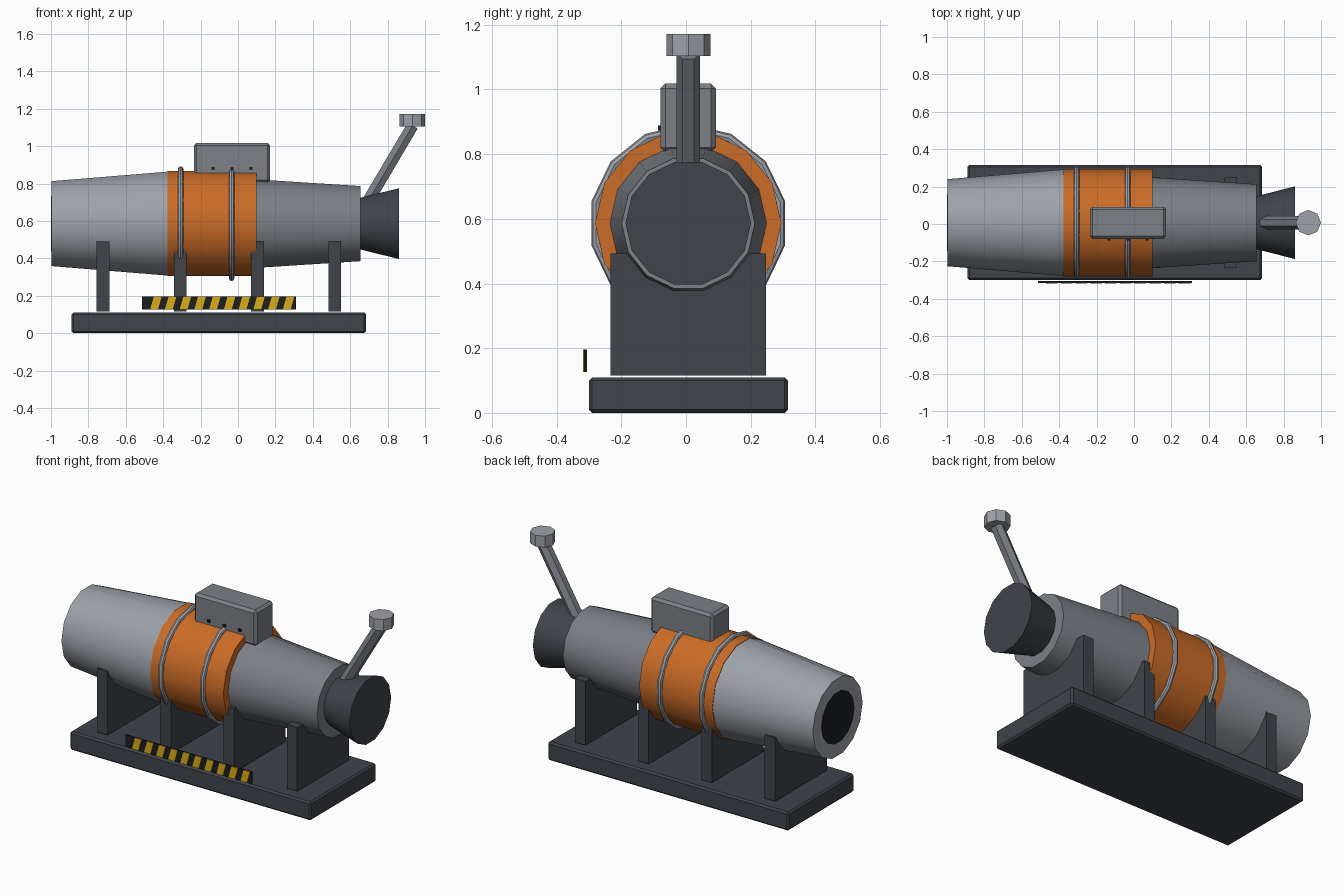
import bpy, bmesh, math
from mathutils import Vector

if "Cube" in bpy.data.objects:
    bpy.data.objects.remove(bpy.data.objects["Cube"])

CY, CZ, SIDES = 0.007, 0.586, 14      # body axis and side count


def material(name, rgb):
    m = bpy.data.materials.new(name)
    m.diffuse_color = (*rgb, 1)
    m.use_nodes = True
    m.node_tree.nodes["Principled BSDF"].inputs["Base Color"].default_value = m.diffuse_color
    return m


LIGHT = material("light_metal", (0.34, 0.36, 0.40))
MID = material("mid_metal", (0.20, 0.215, 0.24))
DARK = material("dark_metal", (0.05, 0.056, 0.068))
BLACK = material("black", (0.012, 0.013, 0.015))
ORANGE = material("orange", (0.60, 0.15, 0.02))
YELLOW = material("yellow", (0.70, 0.42, 0.01))


def finish(bm, name, mat):
    bmesh.ops.recalc_face_normals(bm, faces=bm.faces)
    me = bpy.data.meshes.new(name)
    bm.to_mesh(me)
    bm.free()
    ob = bpy.data.objects.new(name, me)
    bpy.context.collection.objects.link(ob)
    me.materials.append(mat)
    return ob


def smooth(ob):
    bpy.ops.object.select_all(action='DESELECT')
    ob.select_set(True)
    bpy.context.view_layer.objects.active = ob
    bpy.ops.object.shade_smooth_by_angle(angle=math.radians(30))


def box(name, lo, hi, mat, bevel=0.0, shear=0.0):
    bm = bmesh.new()
    bmesh.ops.create_cube(bm, size=1)
    for v in bm.verts:
        top = v.co.z > 0
        v.co = [l + (c + 0.5) * (h - l) for l, h, c in zip(lo, hi, v.co)]
        v.co.x += shear if top else 0
    if bevel:
        bmesh.ops.bevel(bm, geom=bm.edges[:], offset=bevel, segments=1, affect='EDGES')
    return finish(bm, name, mat)


def tube(name, p0, p1, r0, r1, n, mat):
    """Capped frustum between two points, first vertex towards +y."""
    bm = bmesh.new()
    p0, p1 = Vector(p0), Vector(p1)
    u = Vector((0, 1, 0))
    w = (p1 - p0).normalized().cross(u).normalized()
    rings = []
    for p, r in ((p0, r0), (p1, r1)):
        rings.append([bm.verts.new(p + r * (math.cos(a) * u + math.sin(a) * w))
                      for a in (2 * math.pi * i / n for i in range(n))])
    for i in range(n):
        j = (i + 1) % n
        bm.faces.new((rings[0][i], rings[0][j], rings[1][j], rings[1][i]))
    for r in rings:
        bm.faces.new(r)
    ob = finish(bm, name, mat)
    smooth(ob)
    return ob


def body(name, x0, x1, r0, r1, mat):
    return tube(name, (x0, CY, CZ), (x1, CY, CZ), r0, r1, SIDES, mat)


# Base plate and cradle plates
box("base_plate", (-0.89, -0.30, 0), (0.685, 0.315, 0.11), DARK, 0.01)
for i in range(4):
    x = -0.722 + i * 0.413
    box(f"cradle_plate_{i + 1}", (x - 0.034, -0.234, 0.116), (x + 0.034, 0.248, 0.493), DARK)

# Main body: rear taper, orange sleeve, front taper, nozzle and bore
body("rear_body", -0.996, -0.375, 0.233, 0.285, LIGHT)
body("sleeve", -0.378, 0.10, 0.288, 0.288, ORANGE)
body("front_body", 0.09, 0.655, 0.243, 0.206, MID)
body("nozzle", 0.64, 0.86, 0.138, 0.194, DARK)
body("bore", -1.0, -0.95, 0.152, 0.152, BLACK)

# Straps around the sleeve
for i, x in enumerate((-0.307, -0.034)):
    bpy.ops.mesh.primitive_torus_add(
        major_segments=SIDES, minor_segments=8, major_radius=0.292, minor_radius=0.015,
        location=(x, CY, CZ), rotation=(0, math.pi / 2, 0))
    strap = bpy.context.object
    strap.name = f"strap_{i + 1}"
    strap.data.materials.append(LIGHT)
    smooth(strap)

# Control box with three small studs
box("control_box", (-0.236, -0.079, 0.805), (0.172, 0.092, 1.018), MID, 0.015)
for i in range(3):
    x = -0.134 + i * 0.102
    box(f"stud_{i + 1}", (x - 0.008, -0.087, 0.873), (x + 0.008, -0.07, 0.889), BLACK)

# Slanted lever and knob
tube("lever", (0.70, CY, 0.715), (0.934, CY, 1.11), 0.036, 0.036, 6, MID)
tube("knob", (0.932, CY, 1.104), (0.932, CY, 1.171), 0.068, 0.068, 8, LIGHT)

# Hazard strip with slanted stripes
box("hazard_strip", (-0.514, -0.315, 0.126), (0.309, -0.306, 0.196), BLACK)
for i in range(10):
    x = -0.47 + i * 0.0788
    box(f"hazard_stripe_{i + 1}", (x, -0.319, 0.126), (x + 0.042, -0.314, 0.196), YELLOW, shear=0.02)
